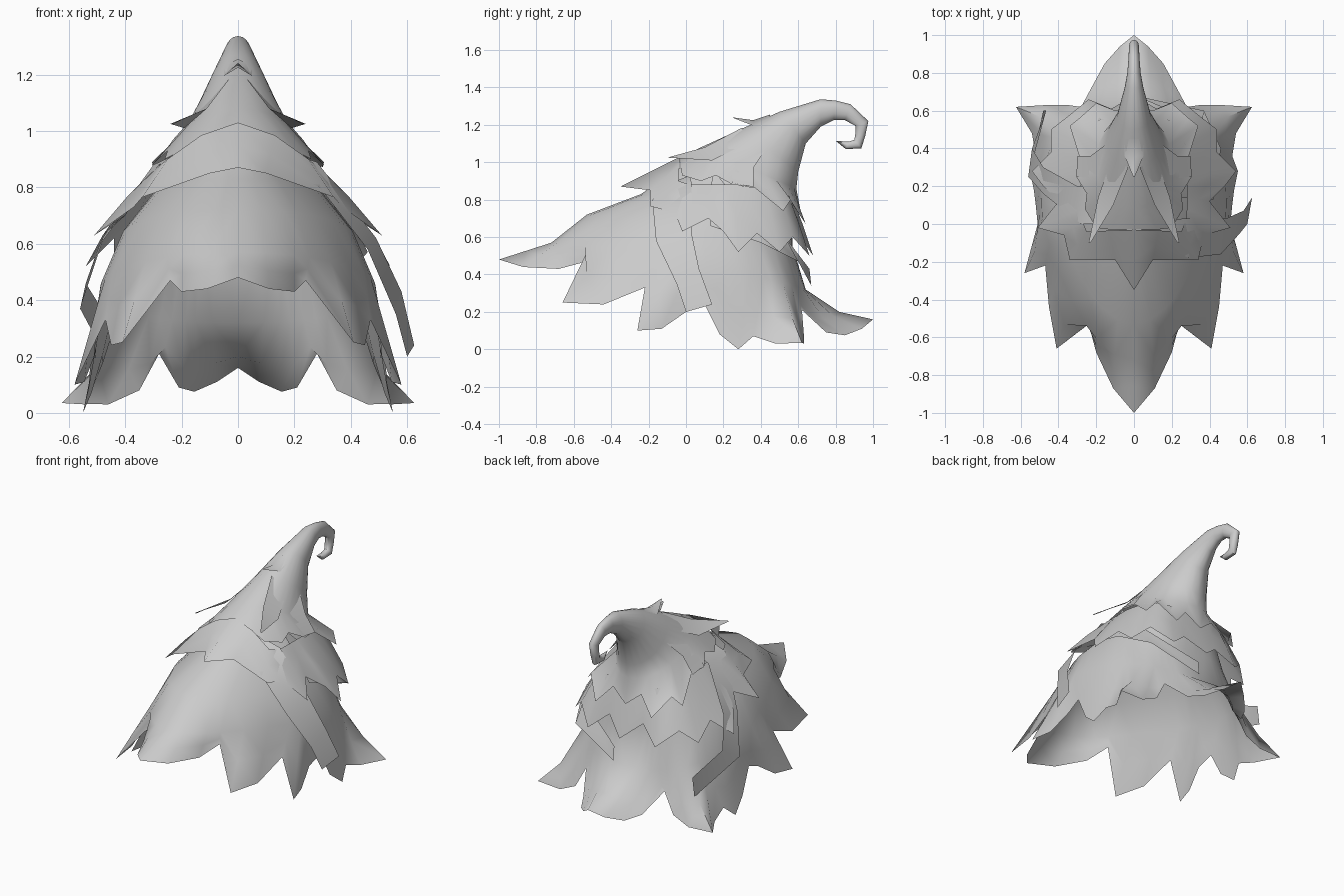
import bpy, math
from mathutils import Vector

grey = bpy.data.materials.new("plain_grey")
grey.diffuse_color = (0.6, 0.6, 0.6, 1)


def sheet(name, rows, mirror=False):
    """Surface through equal-length rows of points, optionally mirrored in x."""
    n = len(rows[0])
    faces = [(r * n + c, (r + 1) * n + c, (r + 1) * n + c + 1, r * n + c + 1)
             for r in range(len(rows) - 1) for c in range(n - 1)]
    me = bpy.data.meshes.new(name)
    me.from_pydata([tuple(p) for row in rows for p in row], [], faces)
    me.materials.append(grey)
    ob = bpy.data.objects.new(name, me)
    bpy.context.collection.objects.link(ob)
    if mirror:
        mod = ob.modifiers.new("mirror", 'MIRROR')
        mod.use_clip = True
    bpy.ops.object.select_all(action='DESELECT')
    ob.select_set(True)
    bpy.context.view_layer.objects.active = ob
    bpy.ops.object.shade_smooth_by_angle(angle=math.radians(60))
    return ob


def hull_ring(angles, a, yf, yb, zf, zb):
    """Half ring, pointed at the front and boxy at the back."""
    row, yc = [], max(0.05, (yf + yb) / 2)
    for deg in angles:
        c, s = math.cos(math.radians(deg)), abs(math.sin(math.radians(deg)))
        if deg in (0, 180):
            s = 0
        if c > 0:
            x, y = a * s, yc + (yf - yc) * c ** 1.75
        else:
            x, y = a * s ** 0.75, yc + (yb - yc) * (-c) ** 0.7
        row.append(Vector((x, y, zf + (zb - zf) * (1 - c) / 2)))
    return row


# Lower skirt: angle, x, y, z along the jagged hem
hem = [(0, 0, -1, .48), (12, .11, -.87, .44), (24, .2, -.68, .43), (31, .24, -.53, .47),
       (42, .41, -.66, .25), (54, .45, -.44, .24), (66, .47, -.22, .33), (74, .58, -.26, .1),
       (82, .545, -.13, .11), (92, .51, 0, .2), (100, .52, .1, .24), (106, .53, .18, .08),
       (112, .55, .28, .0), (120, .52, .36, .07), (126, .54, .48, .03), (136, .625, .62, .035),
       (146, .46, .63, .03), (152, .35, .63, .08), (158, .28, .62, .21), (164, .21, .75, .09),
       (168, .155, .85, .075), (174, .075, .94, .11), (180, 0, 1, .16)]
ang = [h[0] for h in hem]
edge = [Vector(h[1:]) for h in hem]
rows = [hull_ring(ang, *r) for r in ((.15, -.05, .56, .97, .95), (.28, -.24, .56, .83, .78),
                                     (.41, -.53, .57, .72, .55), (.49, -.72, .64, .57, .32))]
flare = []
for t, p, q in zip(ang, rows[-1], edge):
    m = (p + q) / 2
    m.z -= 0.04 * max(0, -math.cos(math.radians(t)))
    flare.append(m)
sheet("lower_skirt", rows + [flare, edge], True)

# Middle cape: its top edge arches from the front peak down to the sides
hem = [(0, 0, -.35, .87), (15, .1, -.19, .85), (35, .34, -.19, .765), (50, .37, -.06, .73),
       (65, .51, -.02, .63), (80, .4, .12, .7), (95, .48, .2, .63), (105, .54, .28, .52),
       (118, .44, .38, .62), (130, .44, .5, .52), (142, .35, .57, .6), (154, .24, .66, .5),
       (166, .12, .61, .6), (180, 0, .68, .5)]
top = [(0, -.03, 1.03), (.13, -.035, .985), (.25, -.04, .9), (.275, .02, .88), (.28, .08, .88),
       (.28, .14, .88), (.28, .2, .88), (.28, .26, .88), (.28, .33, .87), (.27, .42, .86),
       (.24, .5, .84), (.18, .55, .82), (.1, .57, .81), (0, .57, .81)]
top = [Vector(p) for p in top]
edge = [Vector(h[1:]) for h in hem]
middle = []
for h, p, q in zip(hem, top, edge):
    m = p.lerp(q, 0.5)
    if h[0] > 40:
        m.z += 0.01
    middle.append(m)
sheet("middle_cape", [top, middle, edge], True)

# Top cone with curled tip: upper y, z, lower y, z, half width
spine = [(.80, 1.115, .80, 1.115, 0), (.855, 1.07, .87, 1.11, .02), (.938, 1.075, .9, 1.12, .024),
         (.958, 1.14, .905, 1.15, .026), (.975, 1.22, .905, 1.195, .026), (.88, 1.31, .85, 1.225, .03),
         (.8, 1.33, .79, 1.225, .036), (.72, 1.337, .72, 1.19, .05), (.5, 1.27, .64, 1.1, .09),
         (.3, 1.18, .6, .95, .145), (.08, 1.08, .59, .86, .2)]
hem = [(0, 0, -.03, 1.025), (20, .12, -.03, .98), (35, .2, -.02, .93), (50, .26, .08, .9),
       (60, .25, .16, .93), (70, .305, .25, .88), (88, .29, .36, .87), (110, .34, .52, .74),
       (125, .29, .56, .8), (145, .2, .64, .67), (162, .1, .6, .78), (180, 0, .62, .7)]
rows = []
for yt, zt, yb, zb, w in spine:
    row = []
    for h in hem:
        c, s = math.cos(math.radians(h[0])), math.sin(math.radians(h[0]))
        k = (1 + c) / 2
        row.append(Vector((0 if h[0] == 180 else w * s, yb + (yt - yb) * k, zb + (zt - zb) * k)))
    rows.append(row)
sheet("curled_cone", rows + [[Vector(h[1:]) for h in hem]], True)

# Loose leaves on the cone
sheet("ridge_leaf", [[(0, .45, 1.255), (.05, .45, 1.23)], [(0, .36, 1.225), (.05, .36, 1.195)],
                     [(0, .25, 1.24), (.004, .25, 1.238)]], True)
sheet("shoulder_leaf", [[(.03, .3, 1.185), (.12, .34, 1.11)], [(.11, .1, 1.08), (.19, .14, 1.01)],
                        [(.23, -.1, 1.025), (.24, -.1, 1.025)]], True)
sheet("side_leaf", [[(.1, .3, 1.1), (.15, .42, 1.06)], [(.2, .24, .99), (.23, .36, .97)],
                    [(.305, .25, .89), (.3, .36, .87)]], True)

# Hanging straps, each between two edge lines
sheet("right_strap", list(zip(
    [(.12, -.1, .88), (.29, -.18, .8), (.46, -.16, .58), (.56, -.05, .35), (.6, 0, .2)],
    [(.15, .02, .93), (.28, .03, .89), (.49, .03, .62), (.58, .07, .43), (.625, .14, .24)])))
sheet("left_strap", list(zip(
    [(-.15, 0, .93), (-.28, 0, .88), (-.48, .16, .61), (-.56, .25, .37), (-.48, .6, .22)],
    [(-.15, .2, .95), (-.3, .2, .88), (-.48, .3, .63), (-.54, .4, .46), (-.465, .6, .34)])))
sheet("back_band", list(zip(
    [(.2, .14, .97), (.34, .3, .76), (.36, .53, .6), (.05, .66, .43)],
    [(.42, .13, .66), (.46, .4, .57), (.37, .6, .47), (.05, .67, .34)])))
